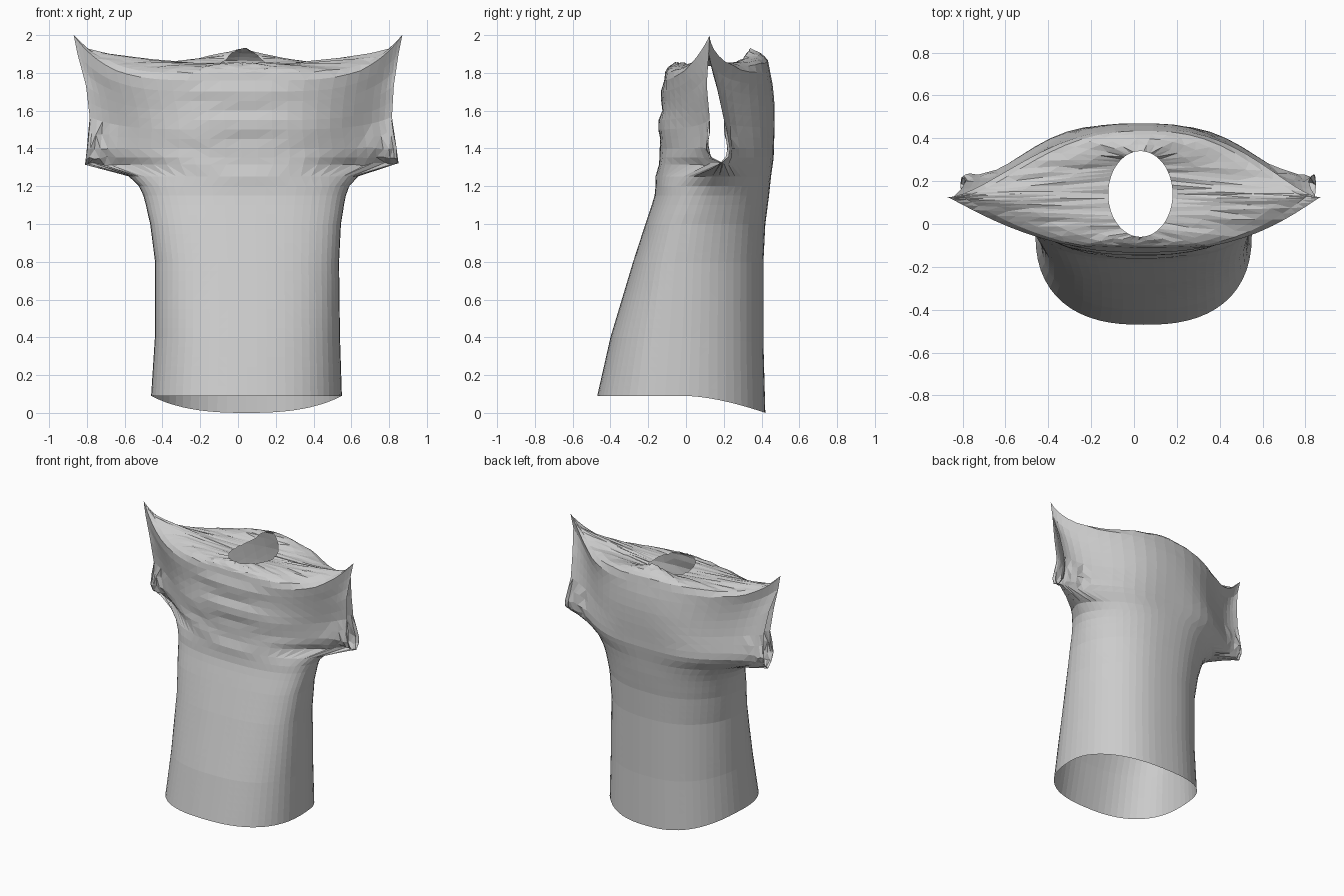
import bpy, bmesh, math, random

random.seed(4)
if "Cube" in bpy.data.objects:
    bpy.data.objects.remove(bpy.data.objects["Cube"], do_unlink=True)

# Cloth colour
cloth = bpy.data.materials.new("light_grey_cloth")
cloth.use_nodes = True
grey = (0.6, 0.6, 0.6, 1)
cloth.diffuse_color = grey
bsdf = cloth.node_tree.nodes["Principled BSDF"]
bsdf.inputs["Base Color"].default_value = grey
bsdf.inputs["Roughness"].default_value = 0.9

# Sections from hem to shoulder rim: height, centre x, half width, front y,
# back y, side seam y of front and back panel, squareness, falloff front and back
SECTIONS = [
    (.09, .045, .505, -.47, .42, -.04, -.04, 2.5, .42, .5),
    (.4, .05, .49, -.4, .41, -.02, -.02, 2.5, .4, .52),
    (.8, .048, .487, -.28, .41, 0, 0, 2.5, .36, .55),
    (1.0, .04, .505, -.215, .42, .03, .03, 2.5, .35, .57),
    (1.15, .035, .535, -.165, .44, .08, .08, 2.5, .38, .62),
    (1.25, .03, .58, -.155, .45, .14, .14, 2.6, .45, .75),
    (1.32, .02, .83, -.15, .46, .19, .19, 3.5, 3, 3.2),
    (1.35, .02, .825, -.145, .465, .13, .22, 3.5, 3, 3.2),
    (1.4, .02, .82, -.13, .465, .115, .225, 3.4, 2.8, 3.2),
    (1.5, .015, .8, -.15, .47, .125, .2, 3.1, 2.2, 2.9),
    (1.6, .01, .815, -.13, .47, .11, .165, 2.8, 1.7, 2.4),
    (1.7, 0, .85, -.13, .46, .12, .12, 2.5, 1.2, 1.8),
    (1.76, 0, .87, -.125, .445, .125, .125, 2.5, 1.1, 1.7),
]
COLUMNS = 30
SHOULDER_STEPS = (.1, .25, .45, .7, 1)


def rows():
    """Sections blended into evenly spaced rows."""
    for a, b in zip(SECTIONS, SECTIONS[1:]):
        n = max(1, round((b[0] - a[0]) / .05))
        for i in range(n):
            yield [p + (q - p) * i / n for p, q in zip(a, b)]
    yield SECTIONS[-1]


def panel_point(row, angle, back):
    """Point of the front or back panel on one row."""
    z, cx, w, yf, yb, sf, sb, square, qf, qb = row
    t = math.sin(angle)
    side, mid, q = (sb, yb, qb) if back else (sf, yf, qf)
    rise = max(0, (z - 1.4) / .36)
    # upper body leans a little to its left
    lean = t - .06 * min(1, rise) * (1 - t * t)
    y = side + (mid - side) * max(0, 1 - abs(lean) ** square) ** q
    # sagging folds across the chest
    if not back and z > 1.22:
        sag = z - .4 * (t - .05) ** 2
        y += .011 * math.sin(44 * sag) * max(0, 1 - 5 * t * t)
    # hem drops towards the back, shoulder tips sweep up
    drop = .09 * max(0, y / .42) ** 1.6 * max(0, 1 - (z - .09) / .5)
    z += rise * (.24 * abs(t) ** 5 + (.05 * math.cos(angle) ** 2 if back else 0))
    return cx + w * t, y, z - drop


def neck_point(angle, back):
    """Point of the neckline."""
    c = max(0, math.cos(angle))
    return (.03 + .15 * math.sin(angle),
            .14 + (.2 if back else -.2) * c,
            1.84 + (.09 * c ** 4 if back else .015 * c))


def shoulder_point(rim, neck, s):
    """Point between shoulder rim and neckline, cresting quickly."""
    x, y = (r + (n - r) * s for r, n in zip(rim[:2], neck[:2]))
    return x, y, rim[2] + (neck[2] - rim[2]) * s ** .35


# Front and back panels as grids, with shoulders folded in to the neckline
bm = bmesh.new()
angles = [math.pi * (i / COLUMNS - .5) for i in range(COLUMNS + 1)]
for back in (False, True):
    grid = [[panel_point(r, a, back) for a in angles] for r in rows()]
    rim = grid[-1]
    neck = [neck_point(a, back) for a in angles]
    for s in SHOULDER_STEPS:
        grid.append([shoulder_point(r, n, s) for r, n in zip(rim, neck)])
    verts = [[bm.verts.new(p) for p in line] for line in grid]
    for low, high in zip(verts, verts[1:]):
        for i in range(COLUMNS):
            quad = [low[i], low[i + 1], high[i + 1], high[i]]
            bm.faces.new(quad[::-1] if back else quad)

# Sew the side seams and shoulder tips; the sleeve mouths stay open
bmesh.ops.remove_doubles(bm, verts=bm.verts, dist=.0008)

# Relax the cloth where rows change quickly, keeping openings and tips
loose = [v for v in bm.verts
         if not v.is_boundary and abs(v.co.x) < .75 and 1.1 < v.co.z < 1.75]
bmesh.ops.smooth_vert(bm, verts=loose, factor=.5,
                      use_axis_x=True, use_axis_y=True, use_axis_z=True)

# Crumple the sleeves and shoulders slightly
for v in bm.verts:
    if abs(v.co.x) > .65 and 1.25 < v.co.z < 1.5:
        v.co.y += random.uniform(-.01, .01)
        v.co.z += random.uniform(-.008, .008)
    elif v.co.z > 1.8 and abs(v.co.x) < .7:
        v.co.z += random.uniform(-.005, .005)

bmesh.ops.triangulate(bm, faces=bm.faces)
bmesh.ops.recalc_face_normals(bm, faces=bm.faces)
mesh = bpy.data.meshes.new("shirt")
bm.to_mesh(mesh)
bm.free()
mesh.materials.append(cloth)
shirt = bpy.data.objects.new("shirt", mesh)
bpy.context.collection.objects.link(shirt)
